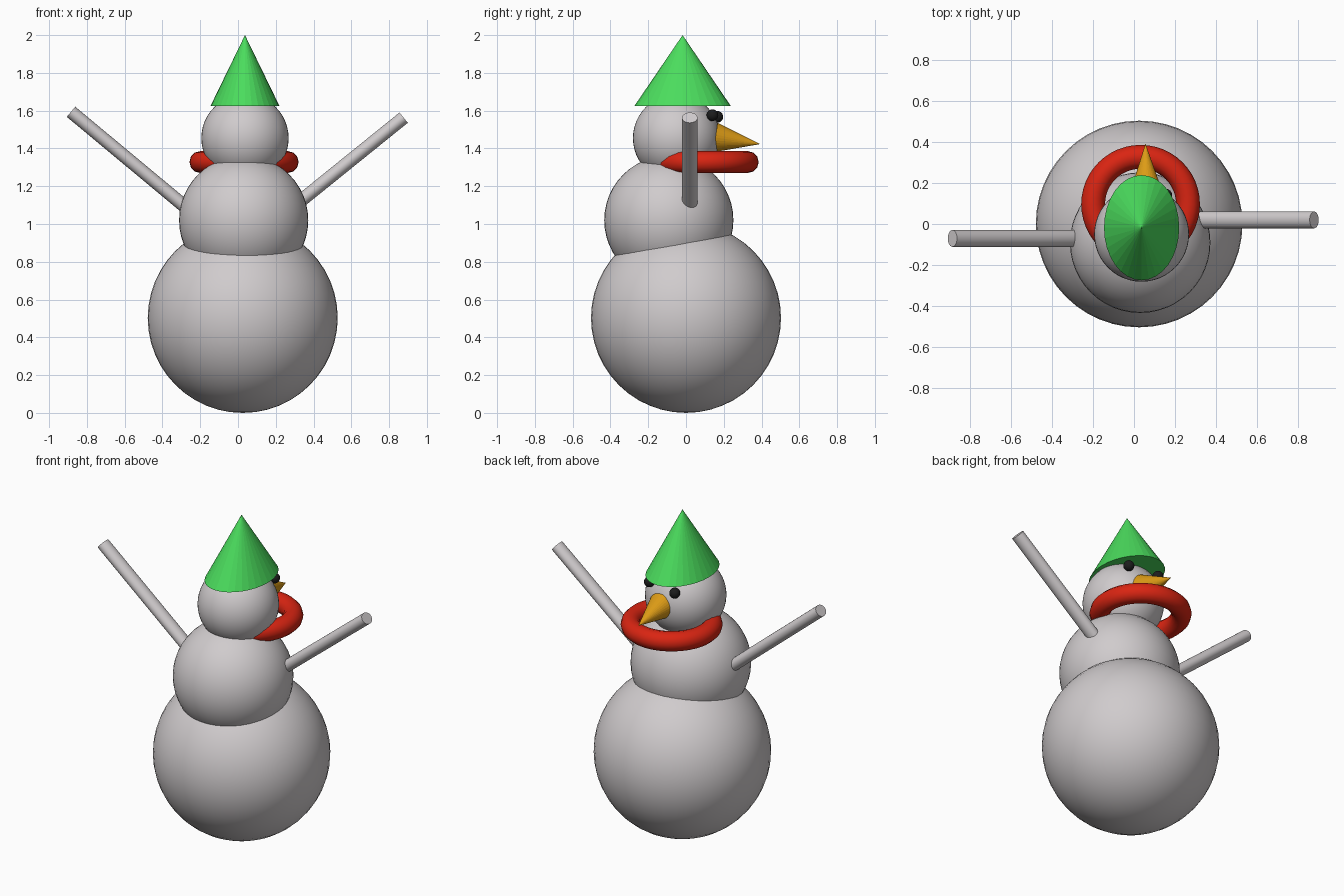
import bpy
import math
from mathutils import Vector, Matrix

if "Cube" in bpy.data.objects:
    bpy.data.objects.remove(bpy.data.objects["Cube"])


def material(name, rgb):
    m = bpy.data.materials.new(name)
    m.diffuse_color = (*rgb, 1)
    m.use_nodes = True
    m.node_tree.nodes["Principled BSDF"].inputs["Base Color"].default_value = m.diffuse_color
    return m


SNOW = material("snow grey", (0.63, 0.60, 0.61))
GREEN = material("hat green", (0.07, 0.72, 0.11))
RED = material("scarf red", (0.70, 0.018, 0.006))
ORANGE = material("carrot orange", (0.72, 0.33, 0.008))
BLACK = material("coal black", (0.012, 0.012, 0.012))


def finish(name, mat, smooth):
    ob = bpy.context.object
    ob.name = name
    ob.data.materials.append(mat)
    if smooth:
        bpy.ops.object.shade_smooth_by_angle(angle=math.radians(40))
    return ob


def ball(name, centre, r, mat, seg=48):
    bpy.ops.mesh.primitive_uv_sphere_add(segments=seg, ring_count=seg // 2,
                                         radius=r, location=centre)
    return finish(name, mat, True)


def spike(name, a, b, r1, r2, mat, squash=(1, 1), smooth=False):
    """Cone or rod from a to b; squash scales the section."""
    a, b = Vector(a), Vector(b)
    axis = b - a
    bpy.ops.mesh.primitive_cone_add(vertices=32, radius1=r1, radius2=r2,
                                    depth=axis.length)
    ob = finish(name, mat, smooth)
    rot = axis.to_track_quat('Z', 'Y').to_matrix().to_4x4()
    # keep section y along world y for upright and sideways parts
    if abs(axis.y) < 1e-6:
        rot = Matrix.Rotation(math.atan2(axis.x, axis.z), 4, 'Y')
    ob.matrix_world = (Matrix.Translation((a + b) / 2) @ rot
                       @ Matrix.Diagonal((squash[0], squash[1], 1, 1)))
    return ob


# Three stacked snowballs
ball("lower_body", (0.025, 0, 0.503), 0.503, SNOW)
ball("upper_body", (0.03, -0.091, 1.02), 0.342, SNOW)
ball("head", (0.037, -0.05, 1.455), 0.231, SNOW)

# Oval pointed hat
spike("hat", (0.037, -0.018, 1.624), (0.037, -0.018, 2.0), 1, 0, GREEN,
      squash=(0.183, 0.256))

# Ring scarf
bpy.ops.mesh.primitive_torus_add(major_segments=48, minor_segments=12,
                                 major_radius=0.231, minor_radius=0.058,
                                 location=(0.032, 0.096, 1.328))
finish("scarf", RED, True)

# Face, looking towards +y
spike("nose", (0.06, 0.155, 1.458), (0.056, 0.392, 1.423), 0.079, 0, ORANGE)
ball("eye_right", (0.155, 0.14, 1.576), 0.031, BLACK, 24)
ball("eye_left", (-0.038, 0.166, 1.567), 0.031, BLACK, 24)

# Stick arms
spike("arm_left", (-0.23, -0.07, 1.05), (-0.884, -0.07, 1.594), 1, 1, SNOW,
      squash=(0.035, 0.041), smooth=True)
spike("arm_right", (0.27, 0.02, 1.073), (0.877, 0.02, 1.563), 1, 1, SNOW,
      squash=(0.035, 0.041), smooth=True)
